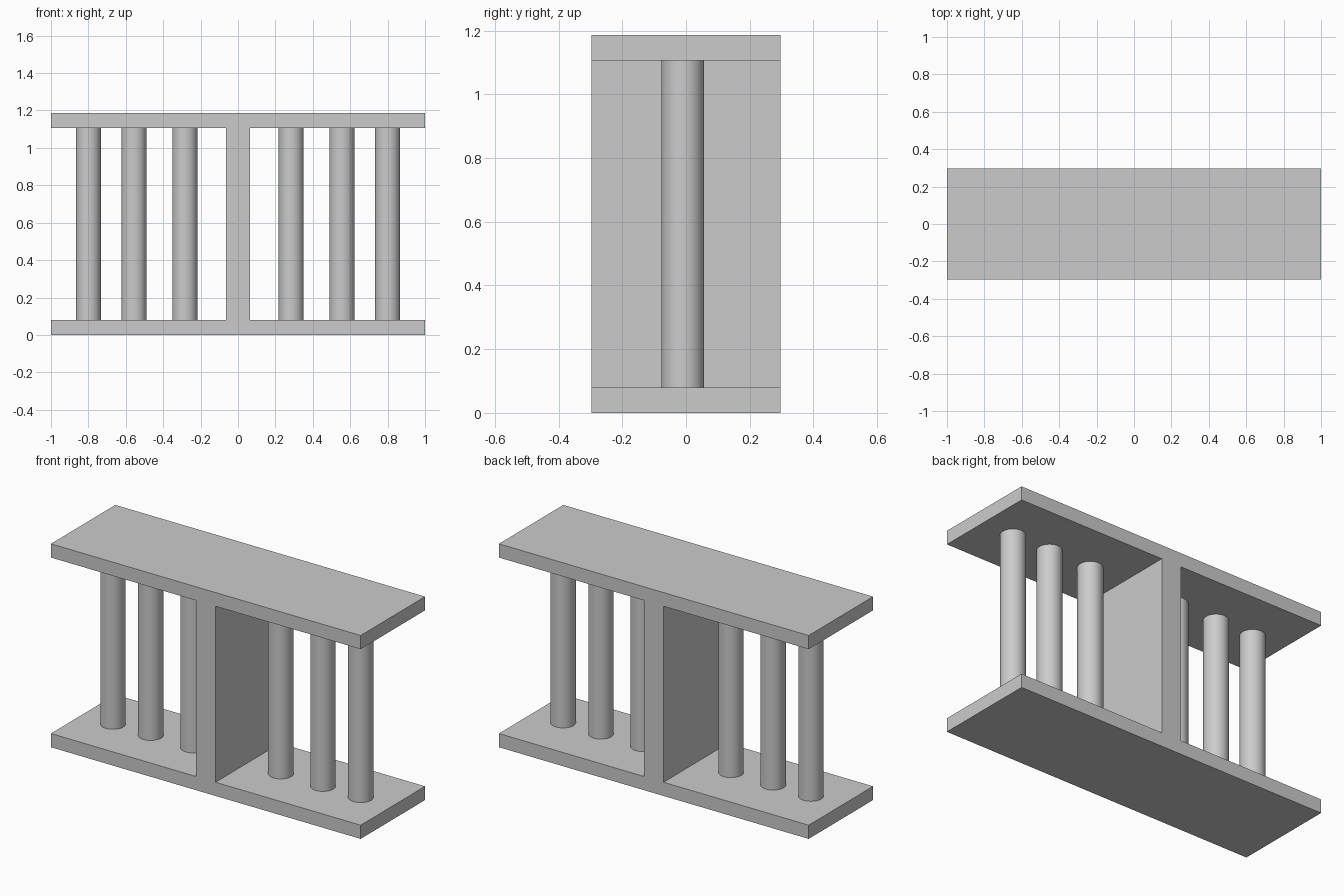
import bpy, bmesh

if "Cube" in bpy.data.objects:
    bpy.data.objects.remove(bpy.data.objects["Cube"])

HALF_DEPTH = 0.297
HEIGHT = 1.187
PLATE = 0.08
WEB = 0.063


def add_object(name, bm):
    bmesh.ops.recalc_face_normals(bm, faces=bm.faces)
    mesh = bpy.data.meshes.new(name)
    bm.to_mesh(mesh)
    bm.free()
    obj = bpy.data.objects.new(name, mesh)
    bpy.context.collection.objects.link(obj)
    return obj


# Frame: top plate, bottom plate and central divider as one I-shaped extrusion
low, high = PLATE, HEIGHT - PLATE
right_side = [(1, 0), (1, low), (WEB, low), (WEB, high), (1, high), (1, HEIGHT)]
profile = right_side + [(-x, z) for x, z in reversed(right_side)]
bm = bmesh.new()
face = bm.faces.new([bm.verts.new((x, -HALF_DEPTH, z)) for x, z in profile])
result = bmesh.ops.extrude_face_region(bm, geom=[face], use_keep_orig=True)
moved = [v for v in result["geom"] if isinstance(v, bmesh.types.BMVert)]
bmesh.ops.translate(bm, verts=moved, vec=(0, 2 * HALF_DEPTH, 0))
add_object("frame", bm)

# Columns: three smooth round posts on each side of the divider
for side, sign in (("left", -1), ("right", 1)):
    for i, x in enumerate((0.284, 0.556, 0.80), 1):
        bpy.ops.mesh.primitive_cylinder_add(
            vertices=48, radius=0.067, depth=high - low,
            location=(sign * x, -0.01, HEIGHT / 2))
        bpy.context.object.name = f"{side}_column_{i}"
        bpy.ops.object.shade_smooth_by_angle()
